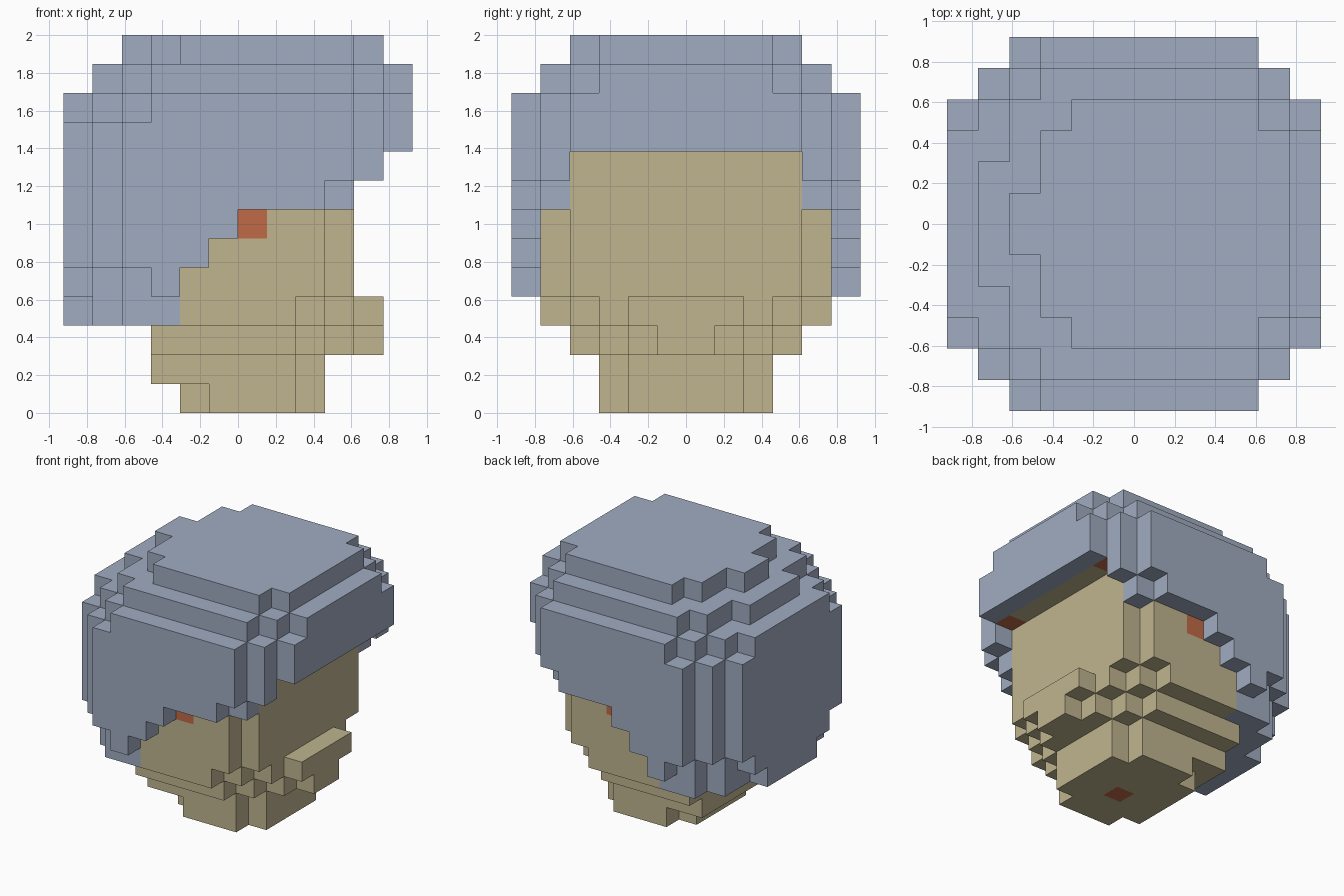
import bpy, bmesh
from mathutils import Vector

cube = bpy.data.objects.get("Cube")
if cube:
    bpy.data.objects.remove(cube, do_unlink=True)

U = 2 / 13  # one block


def material(name, rgb):
    m = bpy.data.materials.new(name)
    m.use_nodes = True
    m.diffuse_color = (*rgb, 1)
    bsdf = m.node_tree.nodes["Principled BSDF"]
    bsdf.inputs["Base Color"].default_value = (*rgb, 1)
    bsdf.inputs["Roughness"].default_value = 0.9
    return m


BLUE = material("helmet blue grey", (0.352, 0.413, 0.533))
TAN = material("skin tan", (0.521, 0.462, 0.275))
RED = material("accent rust", (0.527, 0.144, 0.061))

# Block layers from the bottom up: rows of (half width in y, back x, front x)
LAYERS = [
    [(2, 4, 9), (3, 5, 8)],                             # neck
    [(2, 3, 9), (3, 3, 8)],
    [(1, 3, 11), (2, 3, 10), (3, 3, 9), (4, 3, 8)],     # chin
    [(2, 0, 11), (3, 1, 10), (4, 1, 9), (5, 2, 8)],     # mouth
    [(3, 0, 10), (4, 1, 10), (5, 2, 9), (6, 3, 4)],     # cheeks
    [(4, 0, 10), (5, 1, 9), (6, 2, 5)],
    [(4, 0, 10), (5, 1, 9), (6, 2, 6)],
    [(4, 0, 10), (5, 1, 10), (6, 2, 9)],                # brow
    [(4, 0, 10), (5, 1, 11), (6, 2, 10)],
    [(4, 0, 12), (5, 1, 11), (6, 2, 10)],               # brim
    [(3, 0, 12), (4, 1, 12), (5, 2, 11), (6, 3, 10)],
    [(2, 1, 12), (3, 2, 12), (4, 2, 11), (5, 3, 10)],   # crown
    [(1, 2, 11), (3, 3, 11), (4, 4, 10)],
]
# Rear limit of the skin on each layer the helmet shares with the head
SKIN_BACK = {3: 4, 4: 4, 5: 5, 6: 6, 7: 6, 8: 6}


def part_of(x, y, z):
    """Choose the part a block belongs to."""
    half = y + 1 if y >= 0 else -y
    if z < 2:
        return "neck_mark" if (x, y, z) == (6, -1, 0) else "neck"
    if z == 2:
        return "mouth_plate" if x == 10 else "head"
    if z == 9 and x == 10 and half <= 4:            # lining under the brim
        return "brim_marks" if half == 4 else "head"
    if z in SKIN_BACK and x >= SKIN_BACK[z] and half <= (5 if z < 7 else 4):
        if z == 6 and half == 5 and x == 6:
            return "side_marks"
        return "mouth_plate" if x == 10 else "head"
    return "helmet"


# Fill the layers with blocks, mirrored across y
blocks = {}
for z, rows in enumerate(LAYERS):
    inner = 0
    for half, x0, x1 in rows:
        for y in range(inner, half):
            for x in range(x0, x1):
                for yy in (y, -y - 1):
                    blocks[x, yy, z] = part_of(x, yy, z)
        inner = half


def build(name, mat):
    """Make one part from the outward faces of its blocks."""
    bm = bmesh.new()
    for cell, part in blocks.items():
        if part != name:
            continue
        centre = Vector(cell) + Vector((0.5, 0.5, 0.5))
        for axis in range(3):
            for sign in (1, -1):
                n = Vector((0, 0, 0))
                n[axis] = sign
                if tuple(int(c + d) for c, d in zip(cell, n)) in blocks:
                    continue
                a = Vector((0, 0, 0))
                a[(axis + 1) % 3] = 0.5
                b = n.cross(a)
                f = centre + n * 0.5
                quad = (f - a - b, f + a - b, f + a + b, f - a + b)
                bm.faces.new([bm.verts.new(((p.x - 6) * U, p.y * U, p.z * U))
                              for p in quad])
    bmesh.ops.remove_doubles(bm, verts=bm.verts, dist=U * 0.01)
    # Merge flat regions into clean panels
    bmesh.ops.dissolve_limit(bm, angle_limit=0.01, verts=bm.verts[:], edges=bm.edges[:])
    mesh = bpy.data.meshes.new(name)
    bm.to_mesh(mesh)
    bm.free()
    mesh.materials.append(mat)
    bpy.context.collection.objects.link(bpy.data.objects.new(name, mesh))


for name, mat in (("helmet", BLUE), ("head", TAN), ("mouth_plate", TAN), ("neck", TAN),
                  ("side_marks", RED), ("brim_marks", RED), ("neck_mark", RED)):
    build(name, mat)
